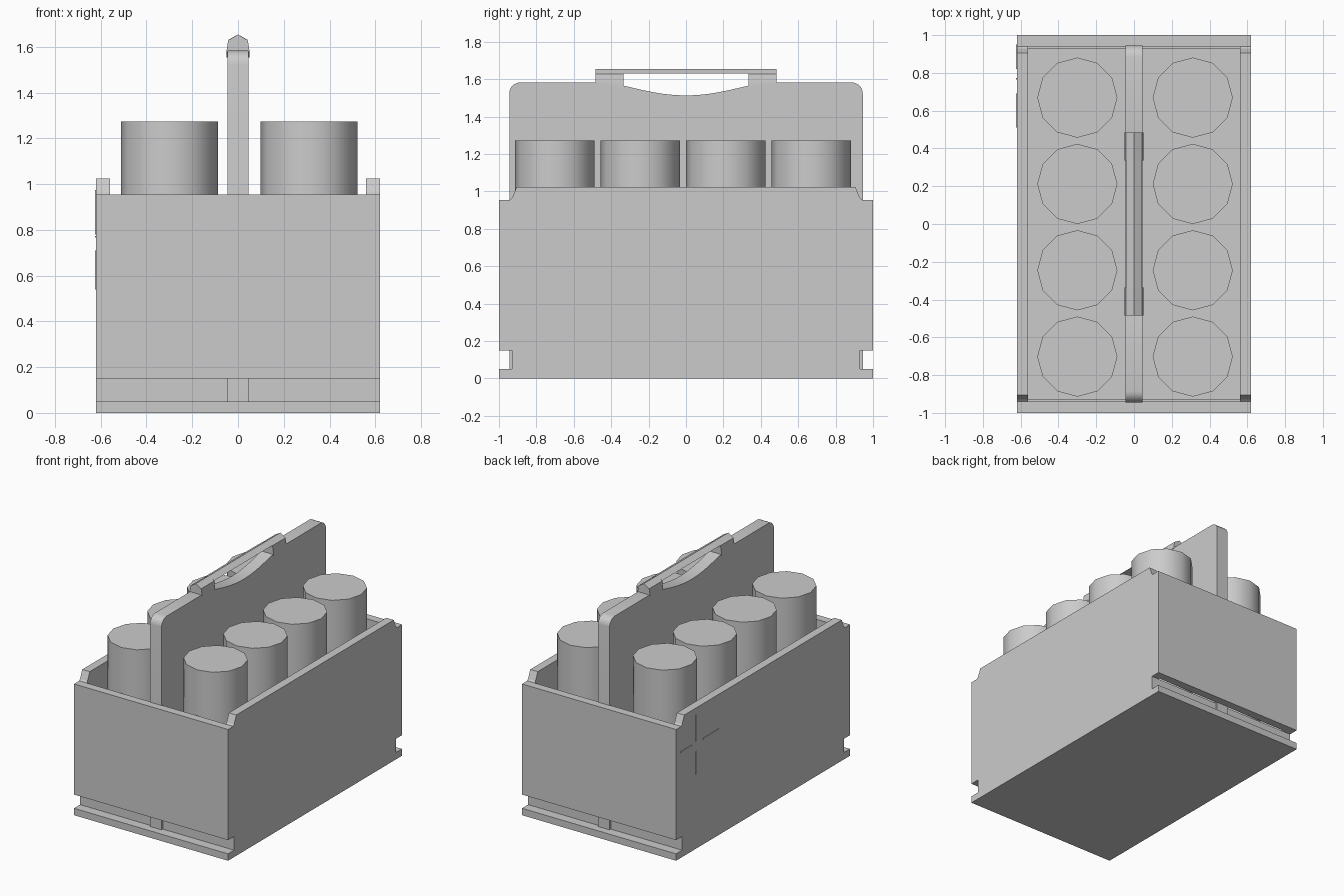
import bpy, bmesh, math

cube = bpy.data.objects.get("Cube")
if cube:
    bpy.data.objects.remove(cube, do_unlink=True)

GREY = (0.6, 0.6, 0.6, 1.0)
mat = bpy.data.materials.new("plain grey")
mat.use_nodes = True
mat.diffuse_color = GREY
mat.node_tree.nodes["Principled BSDF"].inputs["Base Color"].default_value = GREY


def finish(name, bm, smooth=None):
    """Turn a bmesh into a named grey object."""
    bmesh.ops.recalc_face_normals(bm, faces=bm.faces)
    mesh = bpy.data.meshes.new(name)
    bm.to_mesh(mesh)
    bm.free()
    mesh.materials.append(mat)
    obj = bpy.data.objects.new(name, mesh)
    bpy.context.collection.objects.link(obj)
    if smooth:
        bpy.ops.object.select_all(action='DESELECT')
        obj.select_set(True)
        bpy.context.view_layer.objects.active = obj
        bpy.ops.object.shade_smooth_by_angle(angle=math.radians(smooth))
    return obj


def loft(name, start, end, smooth=None):
    """Solid between two matching outlines."""
    bm = bmesh.new()
    a = [bm.verts.new(p) for p in start]
    b = [bm.verts.new(p) for p in end]
    bm.faces.new(a)
    bm.faces.new(b)
    for i in range(len(a)):
        j = (i + 1) % len(a)
        bm.faces.new((a[i], a[j], b[j], b[i]))
    return finish(name, bm, smooth)


def panel(name, outline, x0, x1, smooth=None):
    """Side outline in (y, z) given thickness along x."""
    return loft(name, [(x0, y, z) for y, z in outline],
                [(x1, y, z) for y, z in outline], smooth)


def box(name, x0, x1, y0, y1, z0, z1):
    return panel(name, [(y0, z0), (y1, z0), (y1, z1), (y0, z1)], x0, x1)


def mirrored(half):
    """Complete an outline by mirroring it in y."""
    return half + [(-y, z) for y, z in reversed(half)]


W, INNER, RIM = 0.62, 0.56, 0.955
WALL, CORE = 0.94, 0.93
SLOT_LOW, SLOT_HIGH = 0.05, 0.15

# Side walls with raised rims and notched ends
side = mirrored([(1, 0), (1, SLOT_LOW), (CORE, SLOT_LOW), (CORE, SLOT_HIGH),
                 (1, SLOT_HIGH), (1, RIM), (WALL, RIM), (0.93, 0.965),
                 (0.905, 1.024)])
panel("left_wall", side, INNER, W)
panel("right_wall", side, -W, -INNER)

# Base, raised floor and end walls
box("base_plate", -INNER, INNER, -1, 1, 0, SLOT_LOW)
box("raised_floor", -INNER, INNER, -CORE, CORE, SLOT_LOW, SLOT_HIGH)
box("front_wall", -INNER, INNER, -1, -WALL, SLOT_HIGH, RIM)
box("back_wall", -INNER, INNER, WALL, 1, SLOT_HIGH, RIM)

# Central divider with rounded corners and a hand scoop
TOP, END, R = 1.583, 0.945, 0.06
half = [(END, SLOT_LOW)]
for i in range(6):
    a = math.radians(18 * i)
    half.append((END - R + R * math.cos(a), TOP - R + R * math.sin(a)))
for i in range(9):
    y = 0.42 * (1 - i / 8.5)
    half.append((y, TOP - 0.07 * math.cos(math.pi / 2 * y / 0.42) ** 1.2))
panel("divider", mirrored(half), -0.046, 0.046, 30)

# Grip: a thin ridged bar with a thicker block at each end
GRIP, GAP = 0.485, 0.335


def block_section(y, bottom):
    right = [(0.05, bottom), (0.05, TOP), (0.043, 1.628)]
    left = [(-x, z) for x, z in reversed(right)]
    return [(x, y, z) for x, z in right + [(0, 1.654)] + left]


for name, s in (("back_grip_block", 1), ("front_grip_block", -1)):
    loft(name, block_section(s * GRIP, 1.578), block_section(s * GAP, 1.553), 40)

bar = [(0.043, 1.63), (0, 1.654), (-0.043, 1.63)]
loft("grip_bar", [(x, -GAP, z) for x, z in bar], [(x, GAP, z) for x, z in bar])

# Two rows of four canisters
HEIGHT = 1.273 - SLOT_HIGH
for side_name, x in (("left", 0.311), ("right", -0.3)):
    for i in range(4):
        bm = bmesh.new()
        bmesh.ops.create_cone(bm, cap_ends=True, segments=12, radius1=0.212,
                              radius2=0.212, depth=HEIGHT)
        bmesh.ops.translate(bm, verts=bm.verts, vec=(
            x, 0.669 - 0.457 * i, SLOT_HIGH + HEIGHT / 2))
        finish(f"{side_name}_canister_{i + 1}", bm, 40)

# Four fine raised bars on the right wall
T = 0.004
for i, (z0, z1) in enumerate(((0.54, 0.71), (0.78, 0.975))):
    box(f"upright_mark_{i + 1}", -W - T, -W, 0.77 - T, 0.77 + T, z0, z1)
for i, (y0, y1) in enumerate(((0.51, 0.69), (0.82, 0.95))):
    box(f"level_mark_{i + 1}", -W - T, -W, y0, y1, 0.77 - T, 0.77 + T)
